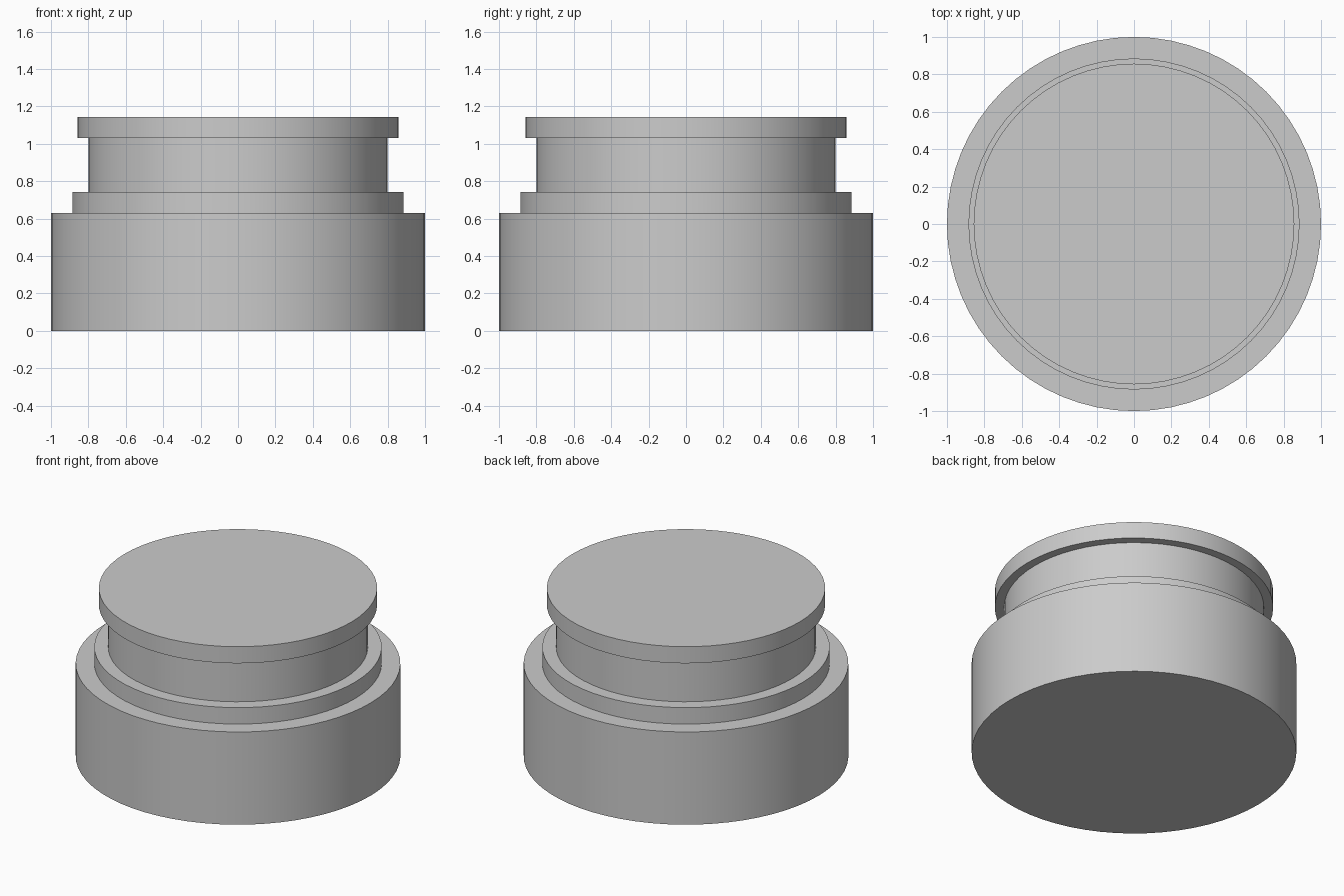
import bpy
import math

cube = bpy.data.objects.get("Cube")
if cube:
    bpy.data.objects.remove(cube, do_unlink=True)

grey = bpy.data.materials.new("plain grey")
grey.use_nodes = True
colour = (0.6, 0.6, 0.6, 1)
grey.diffuse_color = colour
grey.node_tree.nodes["Principled BSDF"].inputs["Base Color"].default_value = colour


def disc(name, radius, bottom, top):
    """Smooth-sided solid cylinder between two heights."""
    bpy.ops.mesh.primitive_cylinder_add(
        vertices=64, radius=radius, depth=top - bottom,
        location=(0, 0, (bottom + top) / 2))
    part = bpy.context.object
    part.name = name
    part.data.materials.append(grey)
    bpy.ops.object.shade_smooth_by_angle(angle=math.radians(30))


# Stacked round sections, from the floor up
disc("base", 1.0, 0, 0.63)
disc("shoulder_ring", 0.885, 0.63, 0.742)
disc("neck", 0.8, 0.742, 1.03)
disc("top_plate", 0.857, 1.03, 1.143)
